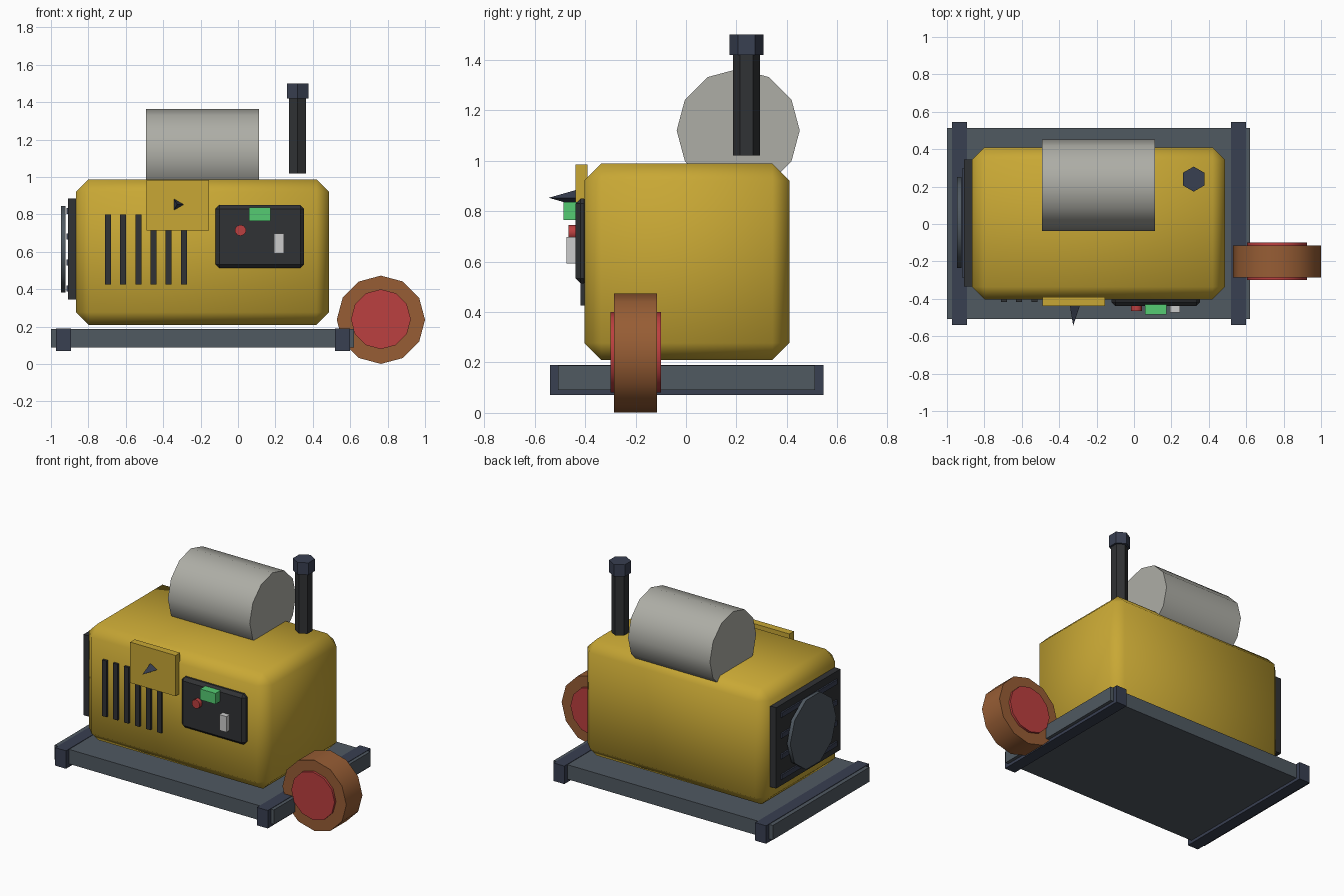
import bpy, bmesh
from math import radians
from mathutils import Matrix, Vector

if "Cube" in bpy.data.objects:
    bpy.data.objects.remove(bpy.data.objects["Cube"])

def material(name, rgb):
    m = bpy.data.materials.new(name)
    m.diffuse_color = (*rgb, 1)
    m.use_nodes = True
    m.node_tree.nodes["Principled BSDF"].inputs["Base Color"].default_value = m.diffuse_color
    return m

YELLOW = material("yellow_paint", (0.58, 0.39, 0.035))
STEEL = material("slate_steel", (0.08, 0.10, 0.12))
NAVY = material("dark_navy", (0.04, 0.05, 0.083))
BLACK = material("black_plastic", (0.03, 0.032, 0.035))
TANK = material("warm_grey", (0.42, 0.42, 0.38))
TYRE = material("brown_rubber", (0.31, 0.11, 0.035))
RED = material("red", (0.5, 0.05, 0.05))
GREEN = material("green", (0.09, 0.6, 0.17))
PALE = material("pale_grey", (0.6, 0.6, 0.58))

def finish(name, bm, mat, smooth=None):
    bmesh.ops.recalc_face_normals(bm, faces=bm.faces)
    me = bpy.data.meshes.new(name)
    bm.to_mesh(me)
    bm.free()
    me.materials.append(mat)
    ob = bpy.data.objects.new(name, me)
    bpy.context.collection.objects.link(ob)
    if smooth:
        bpy.ops.object.select_all(action='DESELECT')
        ob.select_set(True)
        bpy.context.view_layer.objects.active = ob
        bpy.ops.object.shade_smooth_by_angle(angle=radians(smooth))
    return ob

def box(name, x, y, z, mat, bevel=0, smooth=None):
    """Box from (min, max) ranges, optionally chamfered."""
    bm = bmesh.new()
    lo, hi = Vector((x[0], y[0], z[0])), Vector((x[1], y[1], z[1]))
    bmesh.ops.create_cube(bm, size=1, matrix=Matrix.Translation((lo + hi) / 2)
                          @ Matrix.Diagonal((*(hi - lo), 1)))
    if bevel:
        bmesh.ops.bevel(bm, geom=bm.edges[:], offset=bevel, segments=1,
                        profile=0.5, affect='EDGES')
    return finish(name, bm, mat, smooth)

AXES = {'X': Matrix.Rotation(radians(90), 4, 'Y'),
        'Y': Matrix.Rotation(radians(90), 4, 'X'),
        'Z': Matrix.Identity(4)}

def cyl(name, axis, centre, r, depth, sides, mat, r2=None, spin=0, smooth=40):
    bm = bmesh.new()
    bmesh.ops.create_cone(bm, cap_ends=True, segments=sides, radius1=r,
                          radius2=r if r2 is None else r2, depth=depth,
                          matrix=Matrix.Translation(centre) @ AXES[axis]
                          @ Matrix.Rotation(radians(spin), 4, 'Z'))
    bmesh.ops.remove_doubles(bm, verts=bm.verts, dist=1e-5)
    return finish(name, bm, mat, smooth)

# Skid base and cross bars
box("skid_base", (-1, 0.62), (-0.507, 0.512), (0.09, 0.187), STEEL)
for side, x in (("left", -0.933), ("right", 0.558)):
    box(f"{side}_cross_bar", (x - 0.04, x + 0.04), (-0.54, 0.545), (0.07, 0.19), NAVY)

# Housing
box("housing", (-0.866, 0.487), (-0.403, 0.41), (0.21, 0.988), YELLOW, 0.067, 60)

# Fuel tank and exhaust stack
cyl("fuel_tank", 'X', (-0.19, 0.207, 1.12), 0.244, 0.605, 12, TANK)
cyl("exhaust_pipe", 'Z', (0.319, 0.24, 1.22), 0.053, 0.40, 6, BLACK, smooth=None)
cyl("exhaust_cap", 'Z', (0.319, 0.24, 1.46), 0.067, 0.08, 6, NAVY, smooth=None)

# Vent slots
for i in range(6):
    x = -0.695 + i * 0.081
    box(f"vent_slot_{i + 1}", (x - 0.016, x + 0.016), (-0.418, -0.39), (0.425, 0.80), BLACK)

# Warning plate with a pointed three-sided marker
box("warning_plate", (-0.49, -0.155), (-0.438, -0.39), (0.713, 0.985), YELLOW)
cyl("warning_marker", 'Y', (-0.325, -0.491, 0.853), 0.035, 0.107, 3, NAVY,
    r2=0, spin=-90, smooth=None)

# Control panel
box("control_panel", (-0.12, 0.353), (-0.438, -0.385), (0.513, 0.85), BLACK, 0.02)
box("display", (0.06, 0.173), (-0.485, -0.42), (0.765, 0.837), GREEN)
cyl("stop_button", 'Y', (0.013, -0.443, 0.715), 0.03, 0.044, 10, RED)
box("power_switch", (0.193, 0.245), (-0.473, -0.42), (0.592, 0.697), PALE)

# Radiator with slats and fan disc on the left end
box("radiator", (-0.908, -0.85), (-0.333, 0.345), (0.345, 0.885), BLACK)
for i in range(4):
    z = 0.405 + i * 0.138
    box(f"radiator_slat_{i + 1}", (-0.918, -0.90), (-0.29, 0.30), (z - 0.016, z + 0.016), NAVY)
cyl("fan_disc", 'X', (-0.934, 0.008, 0.613), 0.243, 0.024, 10, STEEL)

# Wheel
cyl("tyre", 'Y', (0.764, -0.2, 0.237), 0.236, 0.17, 12, TYRE)
cyl("wheel_hub", 'Y', (0.764, -0.2, 0.24), 0.16, 0.20, 12, RED)
